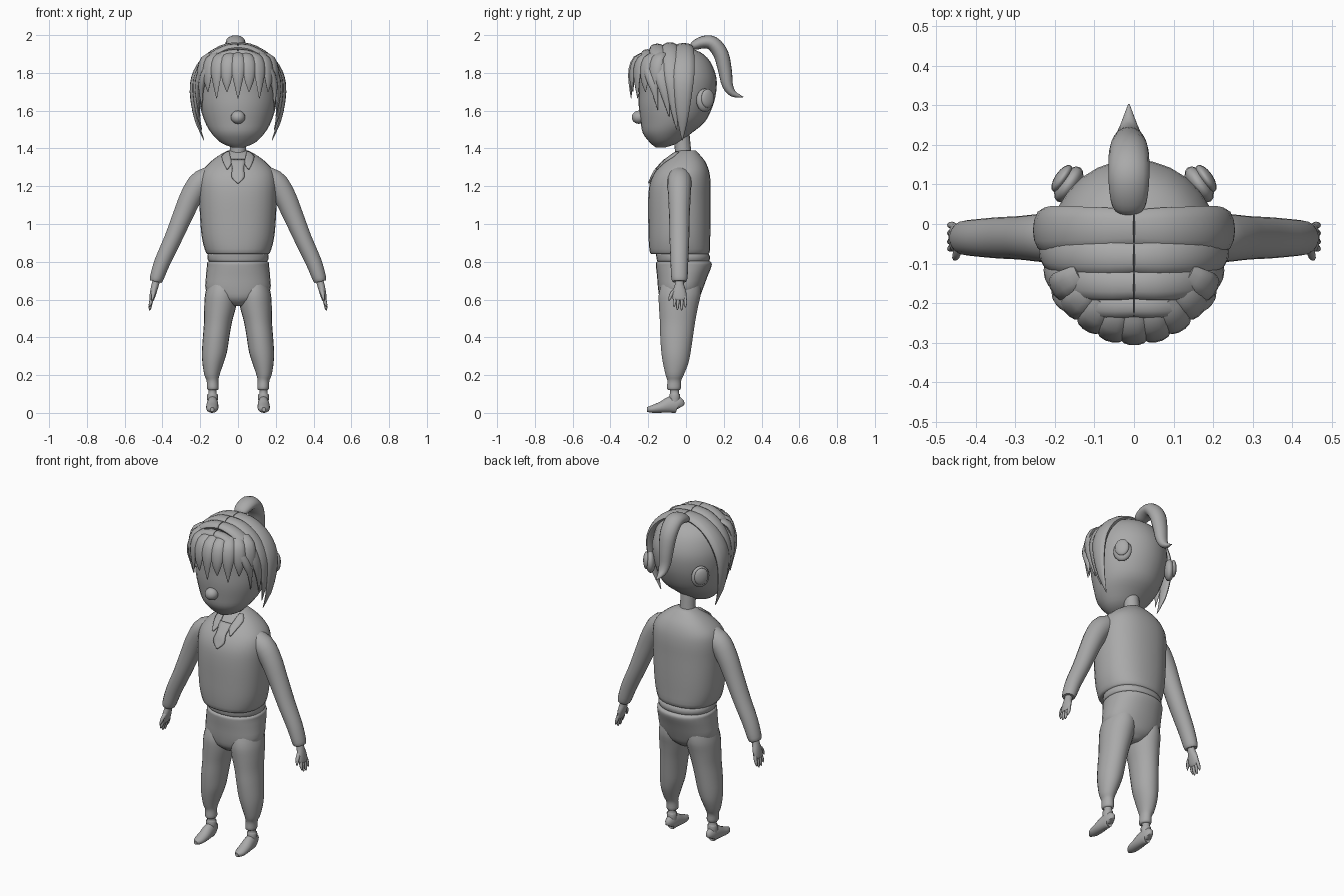
import bpy, bmesh, math
from mathutils import Vector

clay = bpy.data.materials.new("clay_grey")
clay.diffuse_color = (0.40, 0.40, 0.40, 1)


def finish(name, bm, angle=50):
    bmesh.ops.recalc_face_normals(bm, faces=bm.faces)
    me = bpy.data.meshes.new(name)
    bm.to_mesh(me)
    bm.free()
    me.materials.append(clay)
    ob = bpy.data.objects.new(name, me)
    bpy.context.collection.objects.link(ob)
    bpy.ops.object.select_all(action='DESELECT')
    ob.select_set(True)
    bpy.context.view_layer.objects.active = ob
    bpy.ops.object.shade_smooth_by_angle(angle=math.radians(angle))
    return ob


def resample(keys, steps):
    """Smooth curve through rows of numbers."""
    out = []
    for i in range(len(keys) - 1):
        rows = [keys[max(i - 1, 0)], keys[i], keys[i + 1], keys[min(i + 2, len(keys) - 1)]]
        for s in range(steps):
            t = s / steps
            out.append([0.5 * (2 * b + (c - a) * t + (2 * a - 5 * b + 4 * c - d) * t * t
                               + (3 * b - a - 3 * c + d) * t ** 3) for a, b, c, d in zip(*rows)])
    return out + [list(keys[-1])]


def skin(name, rings):
    bm = bmesh.new()
    loops = [[bm.verts.new(p) for p in r] for r in rings]
    n = len(loops[0])
    for a, b in zip(loops, loops[1:]):
        for i in range(n):
            bm.faces.new((a[i], a[(i + 1) % n], b[(i + 1) % n], b[i]))
    bm.faces.new(loops[0])
    bm.faces.new(loops[-1])
    return finish(name, bm)


def loft(name, keys, power=2.0, n=28, steps=3):
    """Level rings: z, centre x, centre y, half width, half depth."""
    rings = []
    for z, cx, cy, rx, ry in resample(keys, steps):
        ring = []
        for i in range(n):
            c, s = math.cos(math.tau * i / n), math.sin(math.tau * i / n)
            ring.append((cx + max(rx, .002) * math.copysign(abs(c) ** (2 / power), c),
                         cy + max(ry, .002) * math.copysign(abs(s) ** (2 / power), s), z))
        rings.append(ring)
    return skin(name, rings)


def tube(name, keys, wide, n=14, steps=3):
    """Path rows: x, y, z, half size along the wide axis, half size across it."""
    rows = resample(keys, steps)
    pts = [Vector(r[:3]) for r in rows]
    rings = []
    for i, r in enumerate(rows):
        t = (pts[min(i + 1, len(pts) - 1)] - pts[max(i - 1, 0)]).normalized()
        u = Vector(wide)
        u = (u - t * u.dot(t)).normalized()
        v = t.cross(u)
        ring = []
        for k in range(n):
            a = math.tau * k / n
            p = pts[i] + u * math.cos(a) * max(r[3], .002) + v * math.sin(a) * max(r[4], .002)
            ring.append((p.x, p.y, max(p.z, 0)))
        rings.append(ring)
    return skin(name, rings)


def ball(name, centre, size, turn=0):
    bm = bmesh.new()
    bmesh.ops.create_uvsphere(bm, u_segments=16, v_segments=10, radius=1)
    ob = finish(name, bm)
    ob.location, ob.scale, ob.rotation_euler.z = centre, size, turn


# head, nose and neck
loft("head", [(1.405, 0, -.135, .03, .025), (1.43, 0, -.115, .09, .075), (1.48, 0, -.10, .14, .128),
              (1.54, 0, -.07, .175, .17), (1.62, 0, -.055, .20, .195), (1.70, 0, -.045, .21, .205),
              (1.78, 0, -.045, .208, .205), (1.86, 0, -.05, .18, .178), (1.91, 0, -.055, .13, .13),
              (1.94, 0, -.06, .05, .05)])
ball("nose", (0, -.25, 1.565), (.038, .037, .035))
loft("neck", [(1.28, 0, -.015, .06, .055), (1.38, 0, -.015, .044, .043), (1.52, 0, -.03, .044, .045)], n=16)

# sweater
torso = [(.84, 0, -.035, .155, .14), (.85, 0, -.033, .17, .158), (.92, 0, -.035, .19, .163),
         (1.02, 0, -.035, .20, .165), (1.14, 0, -.035, .205, .165), (1.22, 0, -.03, .205, .16),
         (1.28, 0, -.02, .19, .142), (1.33, 0, -.008, .145, .11), (1.37, 0, 0, .09, .07),
         (1.39, 0, .005, .05, .045)]
loft("sweater", torso, 2.3)
loft("sweater_waistband", [(.80, 0, -.015, .145, .13), (.805, 0, -.015, .157, .138), (.825, 0, -.015, .162, .142),
                           (.845, 0, -.02, .157, .138), (.855, 0, -.02, .14, .12)], 2.2)


def chest_y(x, z):
    for a, b in zip(torso, torso[1:]):
        if a[0] <= z <= b[0]:
            f = (z - a[0]) / (b[0] - a[0])
            cy, rx, ry = (a[k] + f * (b[k] - a[k]) for k in (2, 3, 4))
            return cy - ry * max(0, 1 - min(abs(x) / rx, 1) ** 2.3) ** (1 / 2.3)
    return 0


def chest_plate(name, rows):
    """Thin plate lying on the chest; rows give z, left x, right x."""
    bm = bmesh.new()
    grid = []
    for z, x0, x1 in resample(rows, 3):
        xs = [x0 + (x1 - x0) * k / 4 for k in range(5)]
        grid.append([bm.verts.new((x, chest_y(x, z) - .006, z)) for x in xs])
    for a, b in zip(grid, grid[1:]):
        for k in range(4):
            bm.faces.new((a[k], a[k + 1], b[k + 1], b[k]))
    ob = finish(name, bm)
    mod = ob.modifiers.new("thickness", 'SOLIDIFY')
    mod.thickness, mod.offset = .009, 0


# neck opening and collar flaps
chest_plate("neck_placket", [(1.215, -.003, .003), (1.25, -.035, .035), (1.29, -.03, .03), (1.34, -.04, .04)])

# trousers seat
loft("trousers_seat", [(.565, 0, -.035, .03, .06), (.60, 0, -.035, .12, .10), (.65, 0, -.03, .17, .117),
                       (.72, 0, -.02, .17, .133), (.775, 0, -.012, .165, .147), (.795, 0, -.012, .163, .146),
                       (.805, 0, -.012, .15, .132)], 2.2)

for side, s in (("left", 1), ("right", -1)):
    # collar flap, ear
    chest_plate("collar_" + side, [(1.29, s * .055, s * .06), (1.32, s * .035, s * .075),
                                   (1.355, s * .04, s * .085), (1.38, s * .045, s * .06)])
    ball("ear_" + side, (s * .165, .10, 1.655), (.028, .052, .062), s * .6)
    ball("ear_rim_" + side, (s * .182, .115, 1.665), (.018, .04, .05), s * .6)

    # sleeve
    arm = [(.10, 1.255, .06, .058), (.19, 1.225, .064, .064), (.245, 1.15, .06, .06), (.29, 1.05, .055, .054),
           (.345, .92, .052, .047), (.40, .80, .047, .043), (.43, .715, .043, .037), (.436, .695, .036, .03)]
    tube("sleeve_" + side, [(s * x, -.035, z, a, b) for x, z, a, b in arm], (0, 1, 0), 18)

    # hand with four fingers and a thumb
    tube("palm_" + side, [(s * x, -.035, z, a, b) for x, z, a, b in
                          [(.43, .71, .022, .02), (.438, .68, .024, .02), (.448, .64, .036, .018),
                           (.456, .605, .036, .014), (.459, .595, .025, .01)]], (0, 1, 0))
    for k, (y, drop) in enumerate([(-.060, .56), (-.043, .545), (-.022, .543), (-.003, .558)]):
        tube(f"finger_{side}_{k}", [(s * .452, -.035 + (y + .035) * .85, .62, .009, .01), (s * .460, y, .59, .009, .01),
                                    (s * .466, y * 1.05, drop + .012, .007, .007),
                                    (s * .468, y * 1.05, drop, .002, .002)], (0, 1, 0), 8, 2)
    tube("thumb_" + side, [(s * .442, -.045, .66, .012, .012), (s * .447, -.072, .635, .011, .011),
                           (s * .452, -.085, .61, .008, .008), (s * .455, -.090, .592, .002, .002)], (0, 1, 0), 8, 2)

    # trouser leg, cuff, ankle, shoe
    loft("trouser_leg_" + side, [(z, s * x, y, a, b) for z, x, y, a, b in
                                 [(.70, .085, -.025, .07, .10), (.63, .088, -.033, .086, .112),
                                  (.56, .095, -.04, .084, .104), (.48, .106, -.045, .074, .094),
                                  (.40, .116, -.05, .070, .087), (.32, .125, -.053, .066, .078),
                                  (.26, .133, -.055, .055, .067), (.20, .138, -.06, .040, .048),
                                  (.17, .135, -.062, .031, .037), (.13, .133, -.064, .031, .037),
                                  (.12, .133, -.064, .024, .028)]], n=22)
    loft("ankle_" + side, [(.03, s * .135, -.06, .025, .027), (.095, s * .135, -.06, .029, .029),
                           (.10, s * .135, -.06, .022, .024), (.14, s * .135, -.062, .022, .024)], n=14)
    tube("shoe_" + side, [(s * x, y, z, a, b) for x, y, z, a, b in
                          [(.135, -.028, .03, .014, .02), (.135, -.04, .042, .025, .042),
                           (.135, -.08, .044, .030, .044), (.136, -.13, .030, .033, .030),
                           (.137, -.18, .020, .028, .020), (.137, -.207, .018, .010, .012)]], (1, 0, 0), 16)

    # long locks sweeping from the crown to the cheeks
    locks = [(-.012, -.02, .235, .238, 130, .056), (-.085, -.05, .222, .242, 120, .046),
             (-.152, -.09, .213, .235, 109, .044), (-.205, -.15, .195, .205, 104, .036)]
    for k, (y0, y1, wide, high, end, w) in enumerate(locks):
        path = []
        for i in range(9):
            f = i / 8
            a = math.radians(end * f)
            size = (.85, .95, 1, 1.05, 1.05, .95, .75, .45, .03)[i]
            z = 1.70 + math.cos(a) * (high if a < math.pi / 2 else .40)
            path.append((s * wide * math.sin(a), y0 + (y1 - y0) * f * f, z, w * size, .024 * size))
        tube(f"side_lock_{side}_{k}", path, (0, 1, 0), 12, 2)

# pointed fringe across the forehead
for k in range(9):
    a = math.radians(-62 + 15.5 * k)
    tip = 1.70 if k % 2 else 1.665
    sx, sy = math.sin(a), math.cos(a)
    path = [(.215 * g * sx, -.05 - .235 * g * sy, z, w, t) for g, z, w, t in
            [(.72, 1.90, .028, .012), (.92, 1.875, .036, .016), (1.02, 1.82, .036, .015),
             (1.04, 1.755, .024, .011), (1.02, tip, .002, .002)]]
    tube(f"fringe_{k}", path, (sy, sx, 0), 10, 2)

# ponytail
tube("ponytail", [(-.013, y, z, a, b) for y, z, a, b in
                  [(.028, 1.935, .026, .012), (.045, 1.945, .042, .025), (.09, 1.962, .050, .033),
                   (.14, 1.957, .052, .038), (.185, 1.90, .050, .040), (.207, 1.81, .042, .036),
                   (.22, 1.735, .034, .029), (.25, 1.69, .022, .018), (.303, 1.672, .002, .002)]], (1, 0, 0), 16)
